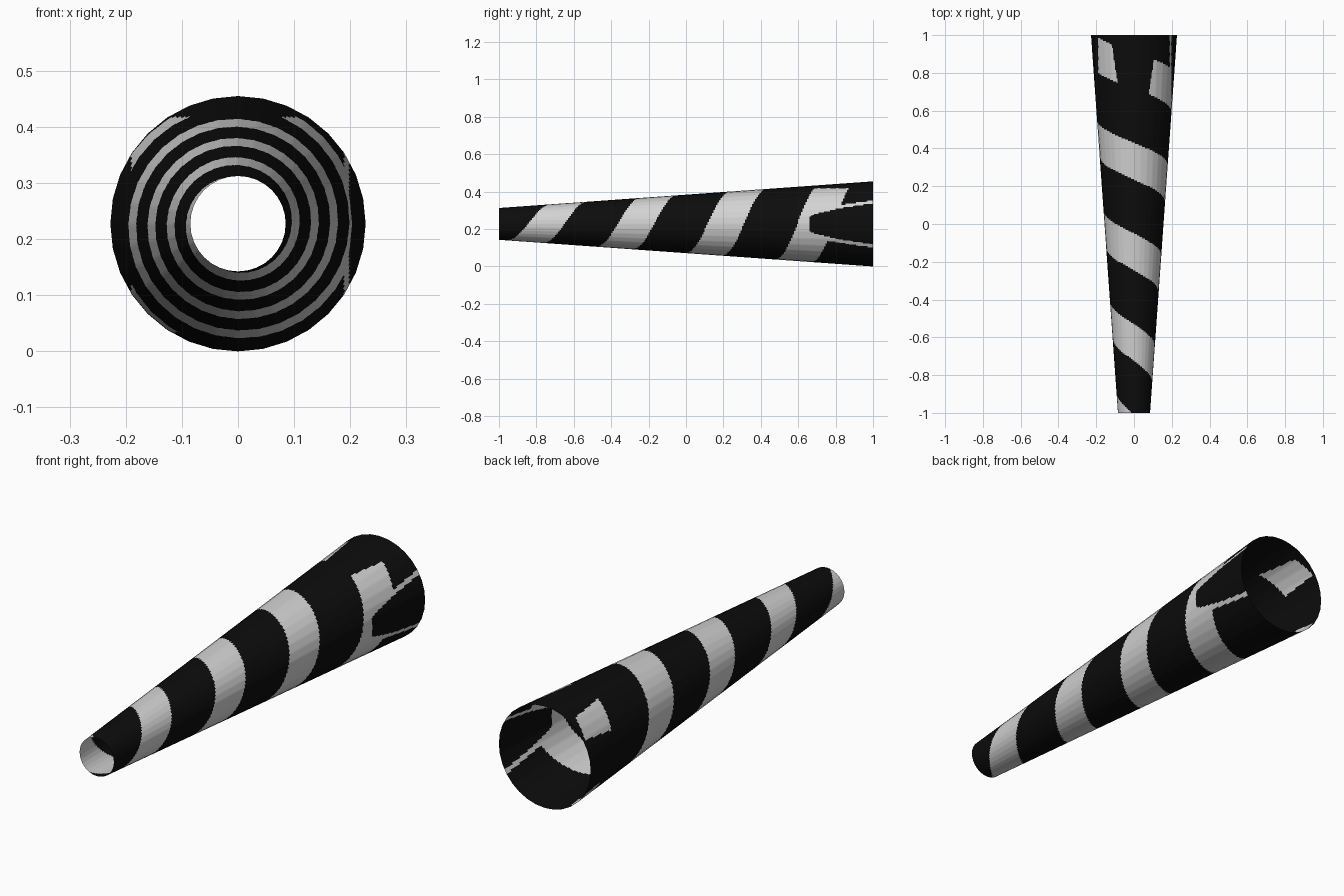
import bpy, bmesh, math

if "Cube" in bpy.data.objects:
    bpy.data.objects.remove(bpy.data.objects["Cube"])

SIDES, SUB, ROWS = 32, 6, 260          # flat sides, cuts per side, rings
R0, R1 = 0.085, 0.2275                 # narrow and wide end radius
PITCH, WIDTH = 0.48, 0.195             # spiral stripe


def material(name, c):
    m = bpy.data.materials.new(name)
    m.diffuse_color = (*c, 1)
    m.use_nodes = True
    m.node_tree.nodes["Principled BSDF"].inputs["Base Color"].default_value = m.diffuse_color
    return m


def is_light(x, y, z):
    """Stripe rule; z is measured from the tube axis."""
    # trimmed panels near the wide end
    if x > 0.198 and y > 0.66 + 3 * z * z:
        return False                   # dark rounded panel on the right
    if x > 0.189 and y > 0.66:
        return True                    # thin light outline of that panel
    if y > 0.6 and (x < -0.19 or z > 0.19):
        return False
    if y > 0.8 and z < -0.193 or y > 0.985:
        return False
    # spiral stripe
    top = 0.31 + PITCH * math.atan2(z, x) / math.tau
    return (top - y) % PITCH < WIDTH


# Tapered open tube
bm = bmesh.new()
corner = [(math.cos(math.tau * i / SIDES), math.sin(math.tau * i / SIDES))
          for i in range(SIDES + 1)]
ring = []
for (ax, az), (bx, bz) in zip(corner, corner[1:]):
    for k in range(SUB):
        t = k / SUB
        ring.append((ax + (bx - ax) * t, az + (bz - az) * t))
n = len(ring)
rows = []
for j in range(ROWS + 1):
    t = j / ROWS
    r = R0 + (R1 - R0) * t
    rows.append([bm.verts.new((r * x, -1 + 2 * t, R1 + r * z)) for x, z in ring])
for a, b in zip(rows, rows[1:]):
    for i in range(n):
        k = (i + 1) % n
        f = bm.faces.new((a[i], b[i], b[k], a[k]))
        c = f.calc_center_median()
        f.material_index = int(is_light(c.x, c.y, c.z - R1))
        f.smooth = True
mesh = bpy.data.meshes.new("striped_tube")
bm.to_mesh(mesh)
bm.free()
mesh.materials.append(material("black", (0.0037, 0.0037, 0.0037)))
mesh.materials.append(material("light_grey", (0.65, 0.65, 0.65)))
tube = bpy.data.objects.new("striped_tube", mesh)
bpy.context.collection.objects.link(tube)
